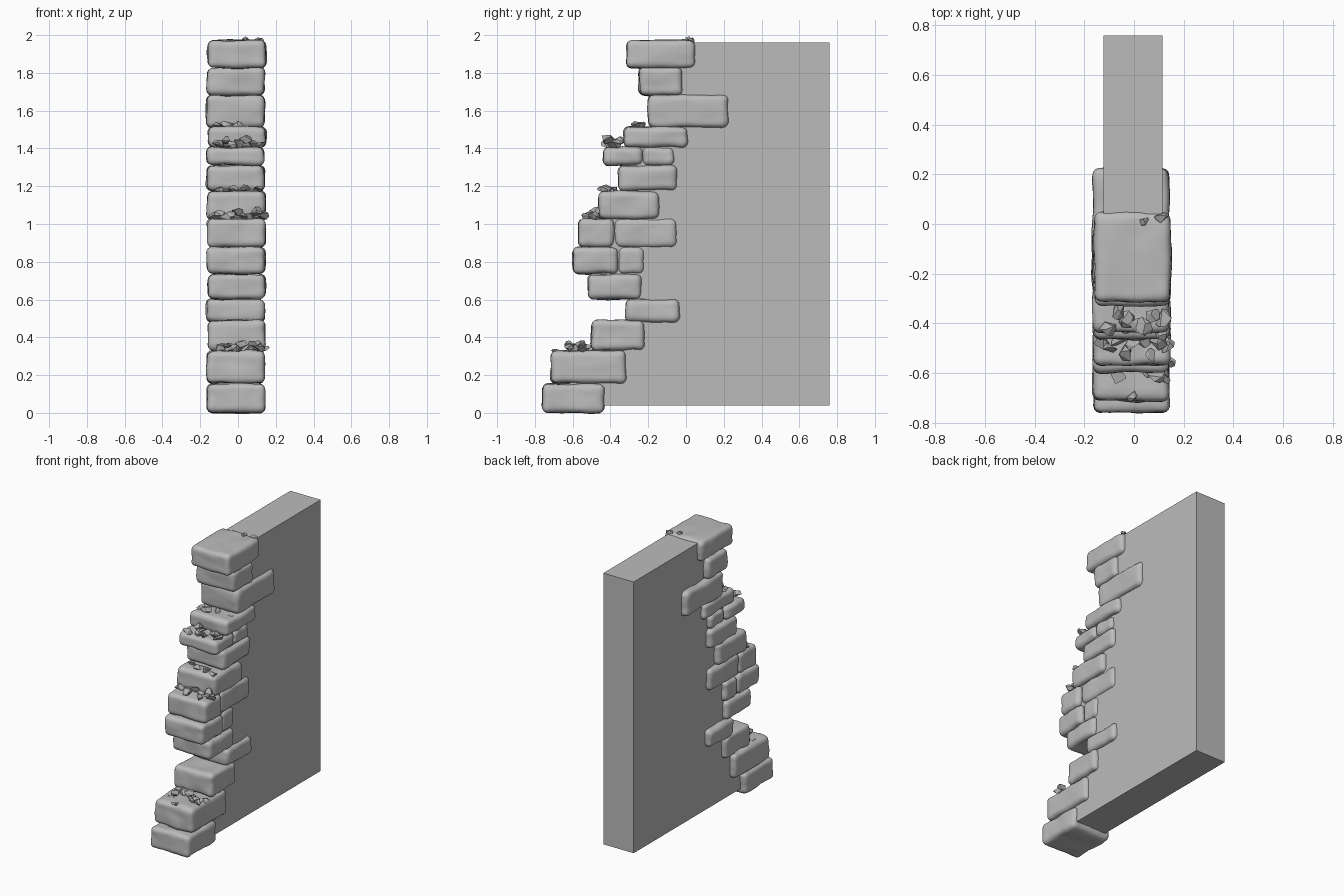
import bpy, bmesh, math, random
from mathutils import Vector, noise

random.seed(7)
if "Cube" in bpy.data.objects:
    bpy.data.objects.remove(bpy.data.objects["Cube"], do_unlink=True)


def make_material(name, value):
    mat = bpy.data.materials.new(name)
    mat.use_nodes = True
    colour = (value, value, value, 1)
    mat.diffuse_color = colour
    mat.node_tree.nodes["Principled BSDF"].inputs["Base Color"].default_value = colour
    return mat


stone = make_material("grey stone", 0.5)
chips = make_material("dark grey rubble", 0.42)


def finish(bm, name, mat, smooth=False):
    bmesh.ops.recalc_face_normals(bm, faces=bm.faces)
    for f in bm.faces:
        f.smooth = smooth
    mesh = bpy.data.meshes.new(name)
    bm.to_mesh(mesh)
    bm.free()
    mesh.materials.append(mat)
    obj = bpy.data.objects.new(name, mesh)
    bpy.context.collection.objects.link(obj)
    return obj


def add_block(name, x0, x1, y0, y1, z0, z1):
    """Worn block: a gridded box with rounded edges and a gently uneven surface."""
    bm = bmesh.new()
    bmesh.ops.create_cube(bm, size=2)
    bmesh.ops.subdivide_edges(bm, edges=bm.edges[:], cuts=15, use_grid_fill=True)
    centre = Vector((x0 + x1, y0 + y1, z0 + z1)) / 2
    half = Vector((x1 - x0, y1 - y0, z1 - z0)) / 2
    radius = 0.032
    for v in bm.verts:
        # crowd the grid towards the edges so the rounding is well resolved
        p = Vector([h * math.sin(c * math.pi / 2) for c, h in zip(v.co, half)])
        inner = Vector([max(r - h, min(h - r, c))
                        for c, h, r in zip(p, half, [radius] * 3)])
        out = (p - inner).normalized()
        p = centre + inner + out * radius
        bump = noise.noise(p * 9) * 0.009 + noise.noise(p * 25) * 0.003
        v.co = p + out * (bump - 0.001)
    finish(bm, name, stone, True)


# Courses from the ground up: bottom, top, then y positions of the block joints
courses = [
    (0.00, 0.155, (-0.76, -0.43)),
    (0.155, 0.33, (-0.715, -0.315)),
    (0.33, 0.49, (-0.50, -0.22)),
    (0.48, 0.605, (-0.32, -0.035)),
    (0.60, 0.735, (-0.52, -0.235)),
    (0.735, 0.88, (-0.60, -0.36, -0.22)),
    (0.875, 1.03, (-0.57, -0.38, -0.05)),
    (1.025, 1.175, (-0.465, -0.14)),
    (1.175, 1.31, (-0.36, -0.045)),
    (1.31, 1.41, (-0.44, -0.23, -0.06)),
    (1.405, 1.515, (-0.33, 0.01)),
    (1.51, 1.685, (-0.20, 0.225)),
    (1.68, 1.83, (-0.25, -0.02)),
    (1.825, 1.975, (-0.315, 0.05)),
]
for i, (z0, z1, joints) in enumerate(courses):
    for j, (y0, y1) in enumerate(zip(joints, joints[1:])):
        shift = random.uniform(-0.008, 0.005)
        inset = 0.008 * j
        add_block(f"edge_block_{i + 1}_{j + 1}", -0.16 + shift + inset,
                  0.147 + shift - inset, y0, y1, z0, z1)

# Plain wall panel, its front edge stepped so that it ends inside the blocks
outline = [(0.76, 1.96), (0.76, 0.04)]
for i, (z0, z1, joints) in enumerate(courses):
    low = 0.04 if i == 0 else (z0 + courses[i - 1][1]) / 2
    high = 1.96 if i == len(courses) - 1 else (z1 + courses[i + 1][0]) / 2
    front = joints[0] + 0.1
    outline += [(front, low), (front, high)]
bm = bmesh.new()
face = bm.faces.new([bm.verts.new((-0.122, y, z)) for y, z in outline])
side = bmesh.ops.extrude_face_region(bm, geom=[face])
bmesh.ops.translate(bm, vec=(0.237, 0, 0),
                    verts=[g for g in side["geom"] if isinstance(g, bmesh.types.BMVert)])
finish(bm, "wall_panel", stone)


def add_chip(name, x, y, z, size):
    """Angular stone chip: the hull of a few scattered points."""
    bm = bmesh.new()
    stretch = Vector((random.uniform(0.7, 1.1), random.uniform(0.7, 1.1), 0.6)) * size
    for _ in range(11):
        d = Vector([random.gauss(0, 1) for _ in range(3)]).normalized()
        bm.verts.new(d * stretch)
    hull = bmesh.ops.convex_hull(bm, input=bm.verts)
    bmesh.ops.delete(bm, geom=[g for g in hull["geom_interior"]
                               if isinstance(g, bmesh.types.BMVert)], context='VERTS')
    bmesh.ops.dissolve_limit(bm, angle_limit=0.3, verts=bm.verts[:], edges=bm.edges[:])
    lowest = min(v.co.z for v in bm.verts)
    bmesh.ops.translate(bm, verts=bm.verts, vec=(x, y, z - lowest - 0.008))
    finish(bm, name, chips)


# Rubble on the ledges: count, x range, y range, ledge height, chip radius
ledges = [
    (10, -0.09, 0.14, -0.70, -0.52, 0.33, 0.042),
    (9, -0.13, 0.13, -0.54, -0.46, 1.03, 0.040),
    (4, -0.10, 0.11, -0.45, -0.38, 1.175, 0.035),
    (7, -0.10, 0.11, -0.43, -0.35, 1.41, 0.042),
    (3, -0.11, 0.00, -0.32, -0.23, 1.515, 0.042),
    (2, 0.04, 0.11, 0.01, 0.04, 1.972, 0.030),
]
for n, (count, xa, xb, ya, yb, z, size) in enumerate(ledges):
    for k in range(count):
        x = xa + (xb - xa) * k / (count - 1)
        y = random.uniform(ya, yb)
        lift = 0.02 if k % 3 == 1 and count > 5 else 0
        add_chip(f"rubble_{n + 1}_{k + 1}", x, y, z + lift, size * random.uniform(0.8, 1.1))
